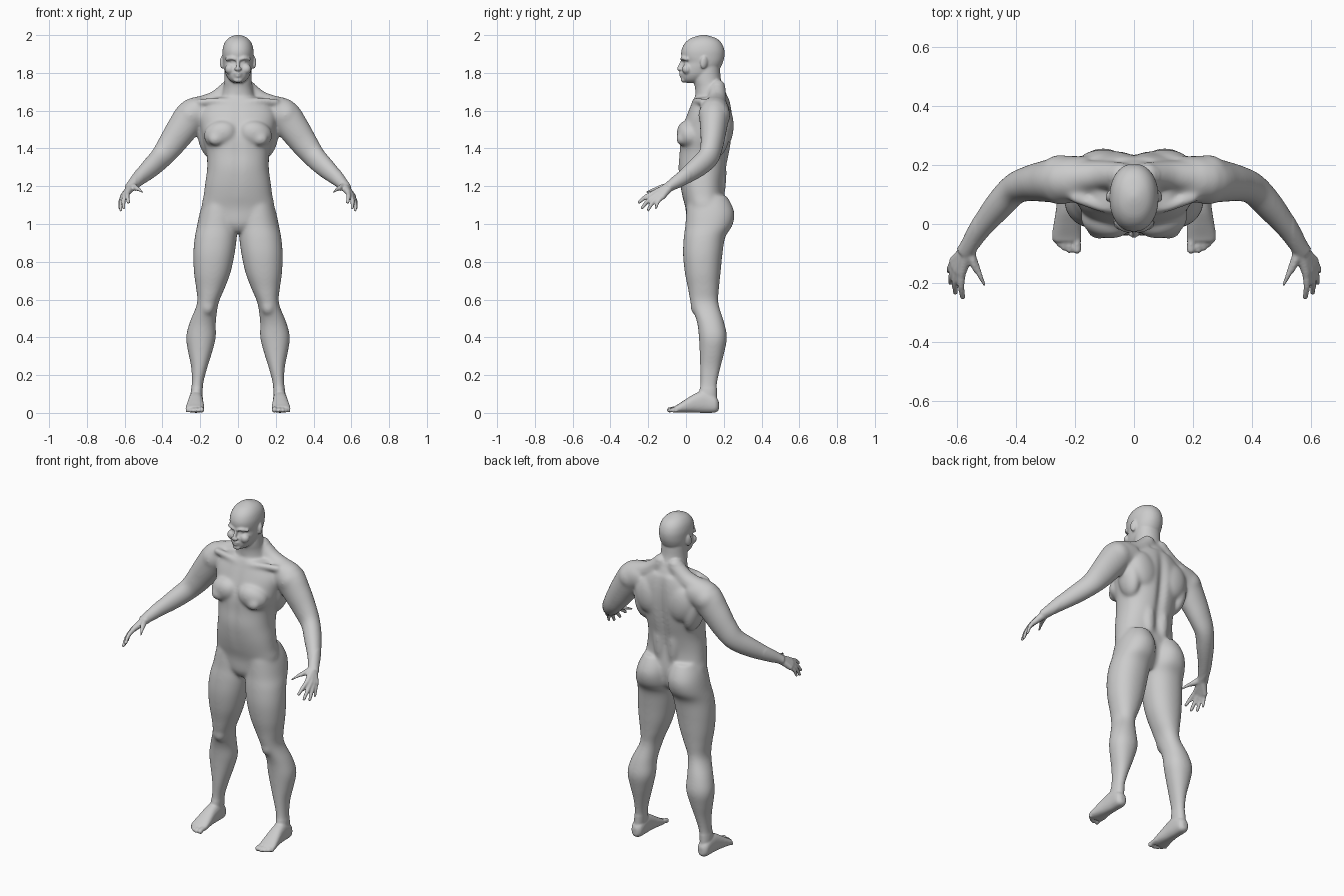
import bpy, bmesh, math
from mathutils import Vector, Matrix

bm = bmesh.new()


def power(c, e):
    return math.copysign(abs(c) ** e, c)


def spline(rows, n=4):
    """Catmull-Rom interpolation through rows of numbers."""
    out = []
    for i in range(len(rows) - 1):
        p = [rows[max(i - 1, 0)], rows[i], rows[i + 1], rows[min(i + 2, len(rows) - 1)]]
        for k in range(n):
            t = k / n
            out.append([0.5 * (2 * b + (c - a) * t + (2 * a - 5 * b + 4 * c - d) * t * t
                               + (3 * b - a - 3 * c + d) * t ** 3) for a, b, c, d in zip(*p)])
    return out + [list(rows[-1])]


def loft(rows, axis=None, expo=2.0, seg=40):
    """Rows of (x, y, z, radius_u, radius_v); sections follow the path or a fixed axis."""
    rows = spline(rows)
    pts = [Vector(r[:3]) for r in rows]
    rings = []
    for i, r in enumerate(rows):
        if axis == 'Z':
            u, v = Vector((1, 0, 0)), Vector((0, 1, 0))
        elif axis == 'Y':
            u, v = Vector((1, 0, 0)), Vector((0, 0, 1))
        else:
            t = (pts[min(i + 1, len(pts) - 1)] - pts[max(i - 1, 0)]).normalized()
            u = t.cross(Vector((0, 0, 1))).normalized()
            v = u.cross(t)
        ring = []
        for k in range(seg):
            a = 2 * math.pi * k / seg
            ring.append(bm.verts.new(pts[i] + u * r[3] * power(math.cos(a), 2 / expo)
                                     + v * r[4] * power(math.sin(a), 2 / expo)))
        rings.append(ring)
    faces = [bm.faces.new(rings[0][::-1]), bm.faces.new(rings[-1])]
    for p, q in zip(rings, rings[1:]):
        for k in range(seg):
            j = (k + 1) % seg
            faces.append(bm.faces.new((p[k], p[j], q[j], q[k])))
    bmesh.ops.recalc_face_normals(bm, faces=faces)


def blob(c, s, rot=(0, 0, 0)):
    m = Matrix.Translation(c)
    for a, ax in zip(rot, 'XYZ'):
        m = m @ Matrix.Rotation(a, 4, ax)
    bmesh.ops.create_uvsphere(bm, u_segments=24, v_segments=14, radius=1,
                              matrix=m @ Matrix.Diagonal((*s, 1)))


def bone(*rows):
    """Round-ended tube through rows of (x, y, z, radius)."""
    loft([(*r, r[3]) for r in rows], seg=16)
    for r in (rows[0], rows[-1]):
        blob(r[:3], (r[3],) * 3)


# Leg with buttock, thigh, knee and calf: z, inner x, outer x, front y, back y
leg = [(1.15, .03, .165, .02, .215), (1.10, .01, .19, .005, .243), (1.05, .003, .205, 0, .257),
       (.99, .002, .217, -.004, .245), (.93, .006, .229, -.012, .208), (.84, .018, .237, -.016, .193),
       (.74, .04, .233, -.006, .183), (.66, .07, .222, .01, .175), (.58, .103, .217, .025, .172),
       (.48, .117, .256, .058, .202), (.40, .117, .275, .068, .217), (.32, .137, .264, .072, .203),
       (.24, .162, .248, .074, .183), (.16, .183, .245, .076, .166), (.10, .188, .251, .068, .164),
       (.05, .192, .25, .065, .165)]
loft([((a + b) / 2, (f + k) / 2, z, (b - a) / 2, (k - f) / 2) for z, a, b, f, k in leg], 'Z', 2.15)
blob((.16, .058, .565), (.038, .035, .05))

# Foot and toes
loft([(.222, .174, .038, .014, .022), (.222, .155, .045, .033, .043), (.222, .10, .058, .037, .058),
      (.224, .05, .052, .04, .051), (.226, 0, .037, .046, .036), (.228, -.04, .024, .05, .023),
      (.228, -.06, .019, .046, .017)], 'Y', 2.4)
for x, y, r in ((.193, -.086, .015), (.218, -.088, .0115), (.237, -.08, .011), (.253, -.068, .0105), (.267, -.053, .01)):
    bone((x, -.03, .022, r), (x, y * .8, .02, r * .9), (x, y, r + .001, r))

# Arm
loft([(.15, .155, 1.60, .075, .075), (.235, .15, 1.58, .08, .088), (.295, .145, 1.505, .071, .083),
      (.355, .137, 1.42, .06, .072), (.405, .118, 1.355, .053, .062), (.46, .06, 1.30, .049, .055),
      (.52, -.015, 1.245, .038, .042), (.56, -.078, 1.205, .031, .029), (.575, -.10, 1.19, .031, .024)])
blob((.25, .15, 1.575), (.08, .085, .08))

# Palm, fingers and thumb: knuckle, tip, radius
hand = [((.583, -.165, 1.167), (.58, -.248, 1.115), .0115), ((.598, -.157, 1.155), (.605, -.232, 1.086), .0115),
        ((.607, -.143, 1.146), (.621, -.2, 1.075), .011), ((.612, -.125, 1.143), (.628, -.16, 1.085), .0095)]
for k, t, r in hand:
    k, t = Vector(k), Vector(t)
    bone((.562, -.085, 1.2, .024), (*k, .015))
    bone((*k, r + .002), (*(k.lerp(t, .5) + Vector((.004, -.004, .005))), r), (*t, r * .8))
bone((.56, -.09, 1.2, .02), (.537, -.14, 1.19, .016), (.52, -.178, 1.18, .012), (.506, -.208, 1.168, .009))

# Shoulder slope, collar bone, chest and shoulder blade muscles
bone((.045, .165, 1.72, .045), (.12, .165, 1.655, .05), (.21, .155, 1.615, .06))
bone((.02, .045, 1.635, .018), (.1, .055, 1.65, .018), (.2, .09, 1.645, .02))
blob((.092, .012, 1.475), (.092, .06, .072), (.15, .3, .15))
blob((.118, -.025, 1.45), (.04, .026, .035))
blob((.105, .205, 1.52), (.085, .048, .11), (0, .2, 0))
blob((.165, .155, 1.47), (.05, .075, .12), (0, .15, 0))
blob((.045, .185, 1.27), (.04, .03, .15))

# Ear, brow, cheek and nostril
blob((.084, .095, 1.855), (.011, .02, .034), (-.15, 0, .35))
bone((.012, -.021, 1.872, .009), (.035, -.018, 1.878, .009), (.06, .004, 1.872, .009))
blob((.043, .005, 1.82), (.027, .026, .027))
blob((.012, -.034, 1.82), (.009, .01, .007))
blob((.031, .005, 1.856), (.014, .014, .011))

# Mirror all side parts
dup = bmesh.ops.duplicate(bm, geom=bm.verts[:] + bm.edges[:] + bm.faces[:])['geom']
bmesh.ops.scale(bm, vec=(-1, 1, 1), verts=[g for g in dup if isinstance(g, bmesh.types.BMVert)])
bmesh.ops.reverse_faces(bm, faces=[g for g in dup if isinstance(g, bmesh.types.BMFace)])


def trunk(rows, expo):
    loft([(0, (f + k) / 2, z, w, (k - f) / 2) for z, f, k, w in rows], 'Z', expo, 64)


# Torso and neck: z, front y, back y, half width
trunk([(.955, .03, .16, .03), (1.0, .005, .195, .13), (1.08, -.002, .205, .19), (1.15, -.02, .2, .182),
       (1.22, -.034, .2, .173), (1.30, -.042, .215, .163), (1.38, -.036, .232, .168), (1.45, -.033, .242, .187),
       (1.52, -.016, .247, .2), (1.58, .005, .245, .205), (1.63, .025, .238, .18), (1.67, .042, .228, .13)], 2.3)
trunk([(1.6, .06, .22, .1), (1.67, .05, .222, .09), (1.72, .048, .2, .077), (1.77, .04, .184, .072),
       (1.84, .05, .18, .07)], 2.1)

# Head, nose, lips and chin
trunk([(1.747, .0, .07, .022), (1.762, -.018, .11, .045), (1.79, -.024, .15, .064), (1.825, -.022, .18, .074),
       (1.855, -.012, .195, .079), (1.885, -.024, .203, .082), (1.92, -.024, .203, .082), (1.955, -.008, .19, .073),
       (1.98, .02, .165, .055), (1.994, .055, .13, .032), (2.001, .085, .1, .008)], 2.15)
bone((0, -.016, 1.868, .009), (0, -.03, 1.84, .009), (0, -.038, 1.822, .011))
bone((-.022, -.015, 1.793, .006), (0, -.029, 1.798, .008), (.022, -.015, 1.793, .006))
bone((-.017, -.016, 1.784, .006), (0, -.027, 1.783, .008), (.017, -.016, 1.784, .006))
blob((0, -.012, 1.762), (.024, .016, .014))

mesh = bpy.data.meshes.new("body")
bm.to_mesh(mesh)
bm.free()
body = bpy.data.objects.new("body", mesh)
bpy.context.collection.objects.link(body)
bpy.context.view_layer.objects.active = body
body.select_set(True)

# Fuse the parts into one skin
rm = body.modifiers.new("fuse", 'REMESH')
rm.mode = 'VOXEL'
rm.voxel_size = .0055
bpy.ops.object.modifier_apply(modifier=rm.name)

# Spine and breastbone grooves, then blend the muscles
bm = bmesh.new()
bm.from_mesh(body.data)
for v in bm.verts:
    x, y, z = v.co
    if 1.14 < z < 1.7 and abs(x) < .12:
        g = math.sin((z - 1.14) / .56 * math.pi) * math.exp(-(x / .022) ** 2)
        v.co.y += -.022 * g if y > .12 else .007 * g
soft = [v for v in bm.verts if .13 < v.co.z < 1.74 and abs(v.co.x) < .54]
for i in range(22):
    bmesh.ops.smooth_vert(bm, verts=soft, factor=.5, use_axis_x=True, use_axis_y=True, use_axis_z=True)
for i in range(2):
    bmesh.ops.smooth_vert(bm, verts=bm.verts, factor=.5, use_axis_x=True, use_axis_y=True, use_axis_z=True)
for f in bm.faces:
    f.smooth = True
bm.to_mesh(body.data)
bm.free()
